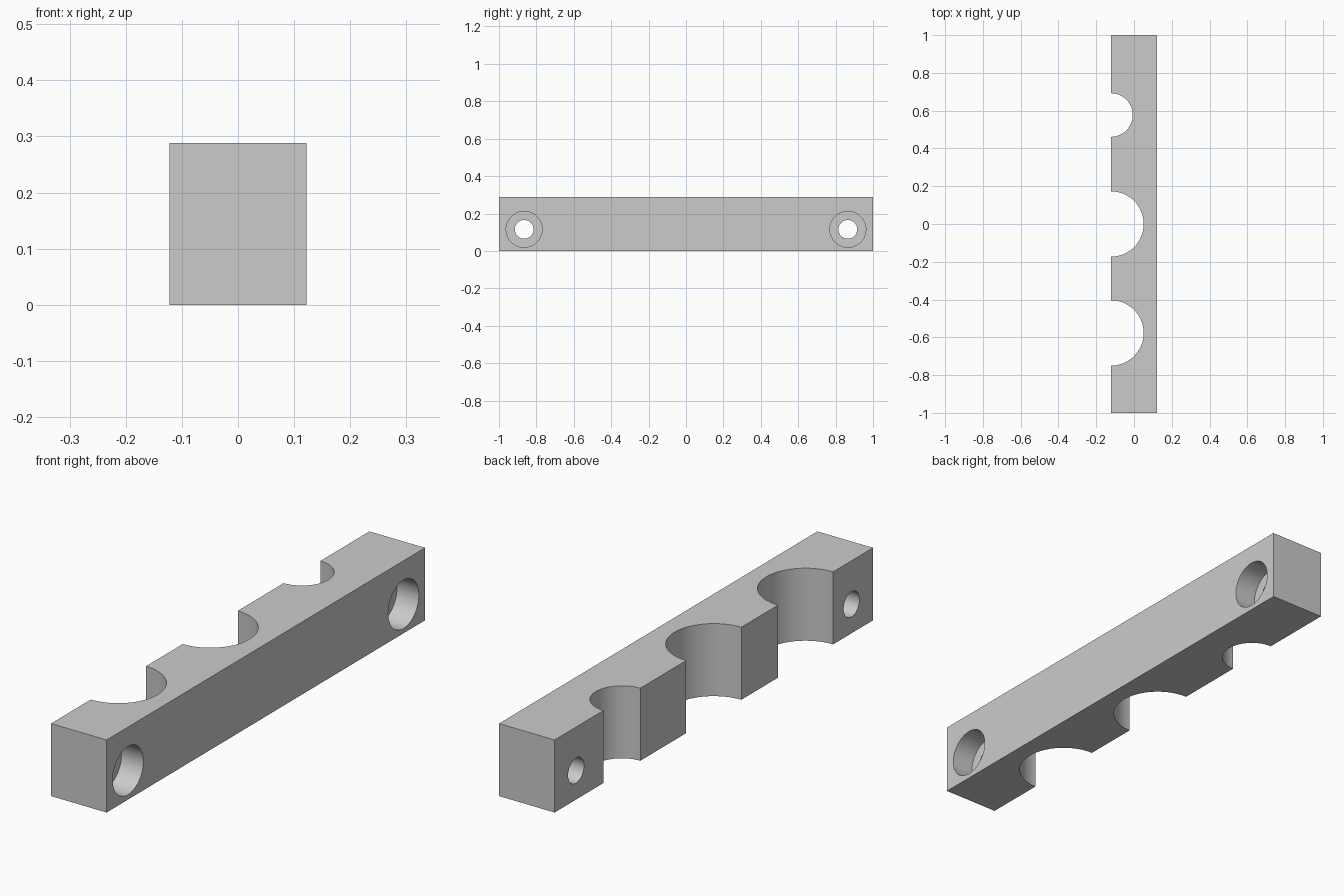
import bpy, bmesh
from math import pi, cos, sin, radians
from mathutils import Matrix

cube = bpy.data.objects.get("Cube")
if cube:
    bpy.data.objects.remove(cube, do_unlink=True)

MM = 2 / 52                     # the bar is 52 mm long
HALF_W, HEIGHT = 3.175 * MM, 7.5 * MM

grey = bpy.data.materials.new("plain grey")
grey.use_nodes = True
colour = (0.6, 0.6, 0.6, 1)
grey.diffuse_color = colour
grey.node_tree.nodes["Principled BSDF"].inputs["Base Color"].default_value = colour


def make_object(name, bm):
    bmesh.ops.recalc_face_normals(bm, faces=bm.faces)
    mesh = bpy.data.meshes.new(name)
    bm.to_mesh(mesh)
    bm.free()
    mesh.materials.append(grey)
    obj = bpy.data.objects.new(name, mesh)
    bpy.context.collection.objects.link(obj)
    return obj


# Bar outline with three half-round notches in its -x side
outline = [(HALF_W, -1), (HALF_W, 1), (-HALF_W, 1)]
for centre, radius in ((15, 3), (0, 4.5), (-15, 4.5)):
    for i in range(49):
        a = pi / 2 - pi * i / 48
        outline.append((-HALF_W + radius * MM * cos(a), (centre + radius * sin(a)) * MM))
outline.append((-HALF_W, -1))

bm = bmesh.new()
base = bm.faces.new([bm.verts.new((x, y, 0)) for x, y in outline])
top = bmesh.ops.extrude_face_region(bm, geom=[base], use_keep_orig=True)["geom"]
bmesh.ops.translate(bm, vec=(0, 0, HEIGHT),
                    verts=[v for v in top if isinstance(v, bmesh.types.BMVert)])
bar = make_object("notched_bar", bm)


def drill(name, radius, x0, x1, y):
    """Cut a round hole along x from x0 to x1."""
    bm = bmesh.new()
    place = Matrix.Translation(((x0 + x1) / 2, y, 3 * MM)) @ Matrix.Rotation(pi / 2, 4, "Y")
    bmesh.ops.create_cone(bm, cap_ends=True, segments=64, radius1=radius,
                          radius2=radius, depth=x1 - x0, matrix=place)
    cutter = make_object(name, bm)
    cutter.hide_render = True
    mod = bar.modifiers.new(name, "BOOLEAN")
    mod.operation, mod.solver, mod.object = "DIFFERENCE", "EXACT", cutter
    bpy.ops.object.modifier_apply(modifier=name)
    bpy.data.objects.remove(cutter, do_unlink=True)


# Counterbored screw holes near both ends
bpy.context.view_layer.objects.active = bar
bar.select_set(True)
for side in (-1, 1):
    y = side * 22.5 * MM
    drill("screw_hole", 1.3 * MM, -0.3, 0.3, y)
    drill("screw_head_recess", 2.5 * MM, HALF_W - 2.5 * MM, 0.3, y)

bpy.ops.object.shade_smooth_by_angle(angle=radians(30))
